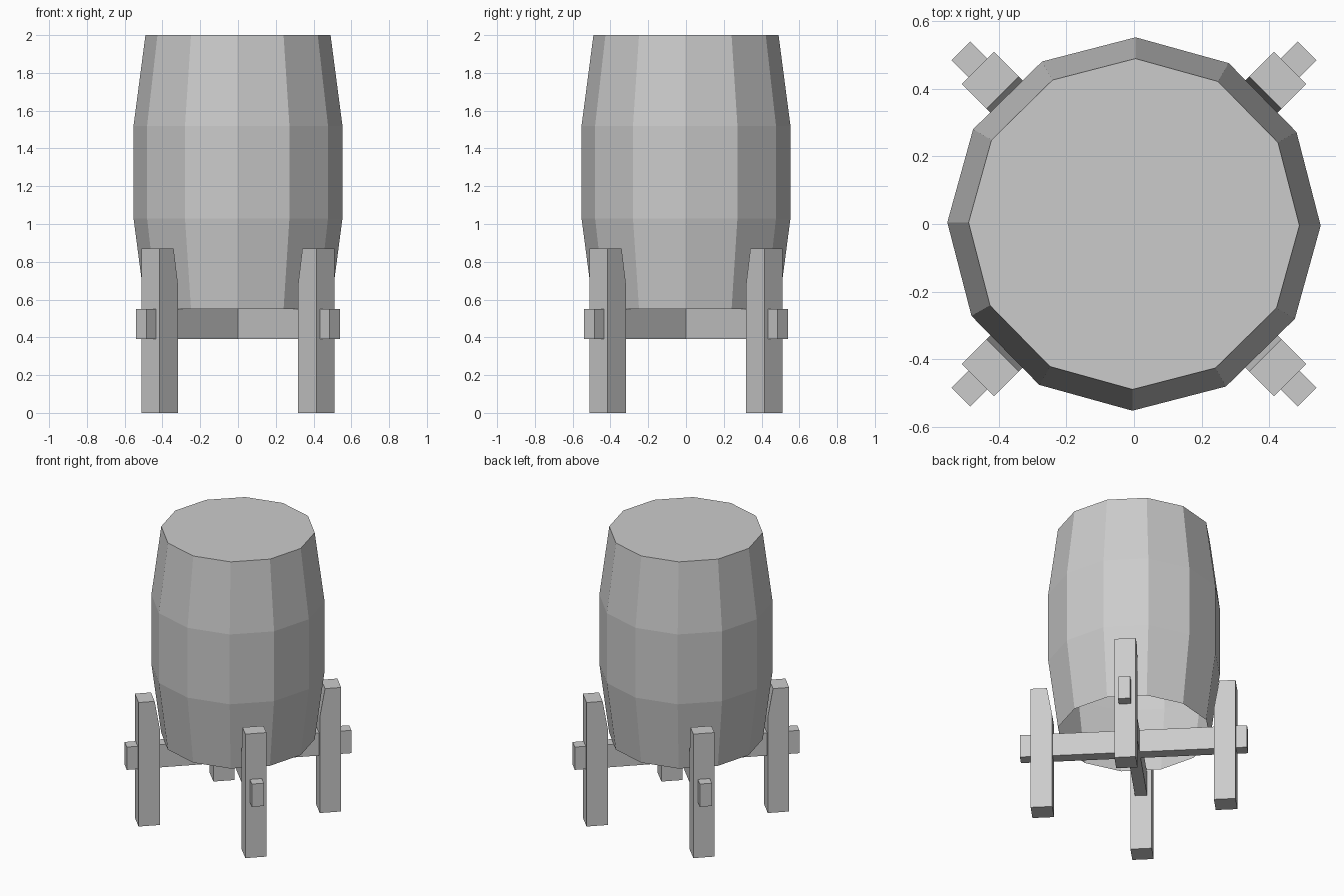
import bpy, bmesh, math
from mathutils import Matrix

if "Cube" in bpy.data.objects:
    bpy.data.objects.remove(bpy.data.objects["Cube"])


def make_object(name, bm):
    bmesh.ops.recalc_face_normals(bm, faces=bm.faces)
    mesh = bpy.data.meshes.new(name)
    bm.to_mesh(mesh)
    bm.free()
    obj = bpy.data.objects.new(name, mesh)
    bpy.context.collection.objects.link(obj)
    return obj


def prism(name, outline, depth):
    """Extrude a closed 3D outline along a vector."""
    bm = bmesh.new()
    face = bm.faces.new([bm.verts.new(p) for p in outline])
    new = bmesh.ops.extrude_face_region(bm, geom=[face], use_keep_orig=True)["geom"]
    bmesh.ops.translate(bm, vec=depth,
                        verts=[v for v in new if isinstance(v, bmesh.types.BMVert)])
    return make_object(name, bm)


# Barrel: twelve staves with a lid, open underneath
SIDES = 12
TURN = math.radians(-0.5)
bm = bmesh.new()
rings = []
for r, z in [(0.49, 0.55), (0.553, 1.03), (0.553, 1.52), (0.49, 2.0)]:
    angles = [TURN + math.tau * i / SIDES for i in range(SIDES)]
    rings.append([bm.verts.new((r * math.cos(a), r * math.sin(a), z)) for a in angles])
for low, high in zip(rings, rings[1:]):
    for i in range(SIDES):
        j = (i + 1) % SIDES
        bm.faces.new((low[i], low[j], high[j], high[i]))
bm.faces.new(rings[-1])
make_object("barrel", bm)

# Legs: posts on the diagonals, upper inner face sloped to clear the barrel
HALF = 0.068
leg_profile = [(0.516, 0), (0.654, 0), (0.654, 0.87), (0.55, 0.87), (0.516, 0.67)]
for k, name in enumerate(["back_right", "back_left", "front_left", "front_right"]):
    leg = prism(name + "_leg", [(x, -HALF, z) for x, z in leg_profile], (0, 2 * HALF, 0))
    leg.data.transform(Matrix.Rotation(math.radians(45 + 90 * k), 4, 'Z'))

# Crossed beams: one plus-shaped piece whose ends poke through the legs
W, L = 0.039, 0.725
cross = []
for k in range(4):
    rot = Matrix.Rotation(math.radians(45 + 90 * k), 3, 'Z')
    for x, y in [(L, -W), (L, W), (W, W)]:
        p = rot @ Matrix.Translation((x, y, 0)).to_translation()
        cross.append((p.x, p.y, 0.39))
prism("cross_beams", cross, (0, 0, 0.16))
